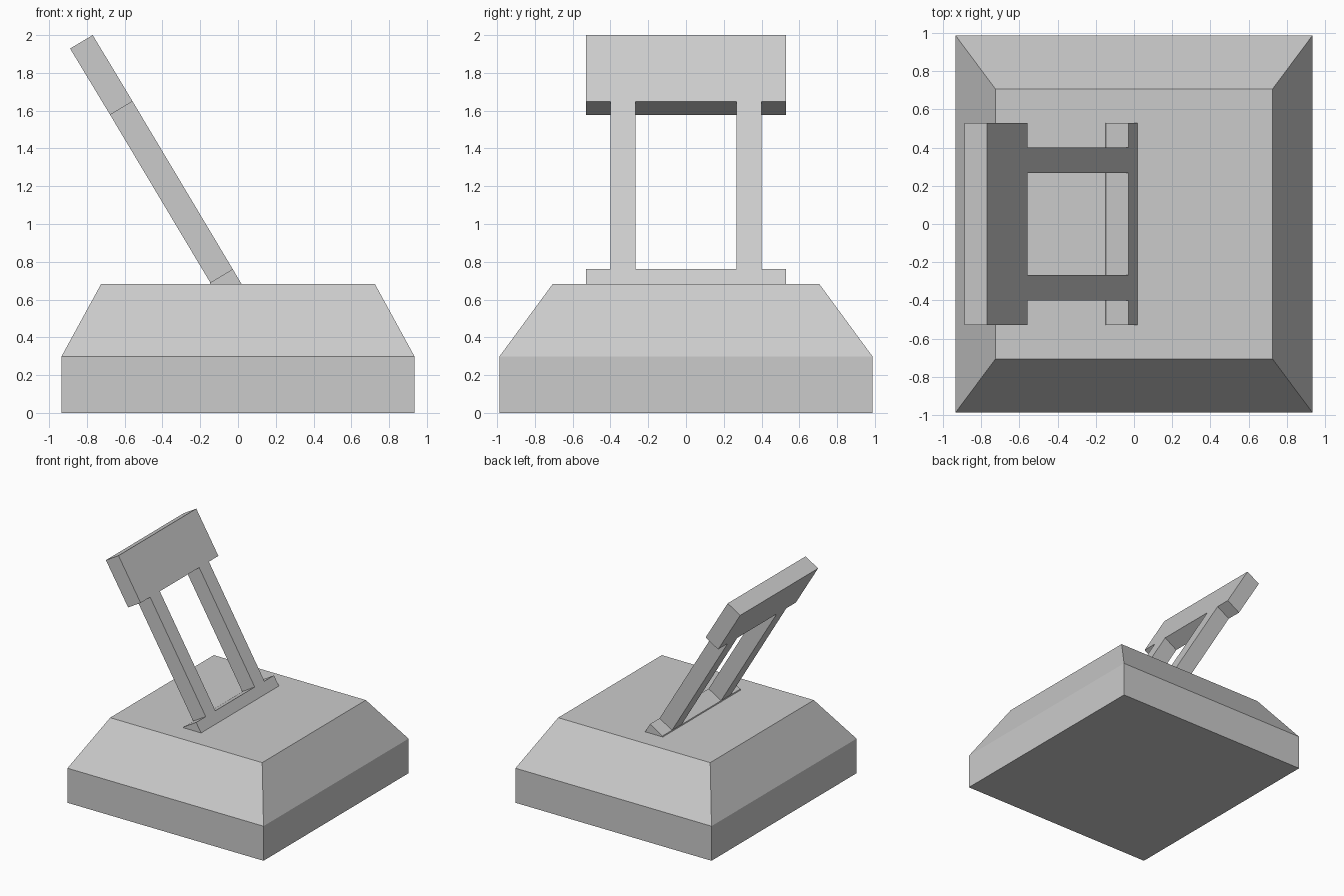
import bpy
import bmesh

if "Cube" in bpy.data.objects:
    bpy.data.objects.remove(bpy.data.objects["Cube"])


def finish(name, bm):
    bmesh.ops.recalc_face_normals(bm, faces=bm.faces)
    mesh = bpy.data.meshes.new(name)
    bm.to_mesh(mesh)
    bm.free()
    obj = bpy.data.objects.new(name, mesh)
    bpy.context.collection.objects.link(obj)
    return obj


def prism(name, profile, y0, y1):
    """Extrude an (x, z) profile from y0 to y1."""
    bm = bmesh.new()
    face = bm.faces.new([bm.verts.new((x, y0, z)) for x, z in profile])
    ext = bmesh.ops.extrude_face_region(bm, geom=[face])
    verts = [g for g in ext["geom"] if isinstance(g, bmesh.types.BMVert)]
    bmesh.ops.translate(bm, verts=verts, vec=(0, y1 - y0, 0))
    return finish(name, bm)


def stacked_block(name, levels):
    """Closed block through rectangles given as (half x, half y, z)."""
    bm = bmesh.new()
    rings = [[bm.verts.new((sx * hx, sy * hy, z))
              for sx, sy in ((-1, -1), (1, -1), (1, 1), (-1, 1))]
             for hx, hy, z in levels]
    for low, high in zip(rings, rings[1:]):
        for i in range(4):
            j = (i + 1) % 4
            bm.faces.new((low[i], low[j], high[j], high[i]))
    bm.faces.new(rings[0][::-1])
    bm.faces.new(rings[-1])
    return finish(name, bm)


# Base: straight plinth with a tapered upper part
stacked_block("base", [(0.935, 0.988, 0), (0.935, 0.988, 0.298),
                       (0.725, 0.706, 0.682)])

# Points along the slanted lever, upper and lower face
foot_hi, foot_lo = (-0.028, 0.761), (-0.147, 0.69)
neck_hi, neck_lo = (-0.558, 1.649), (-0.677, 1.578)
top_hi, top_lo = (-0.769, 2.0), (-0.889, 1.929)

# Lever foot, cut level with the top of the base
prism("lever_foot", [foot_lo, (-0.15, 0.682), (0.019, 0.682), foot_hi],
      -0.53, 0.53)

# Two lever arms
for side, label in ((-1, "front"), (1, "back")):
    prism("lever_arm_" + label, [foot_lo, foot_hi, neck_hi, neck_lo],
          side * 0.268, side * 0.4)

# Handle across the top of the arms
prism("lever_handle", [neck_lo, neck_hi, top_hi, top_lo], -0.53, 0.53)
